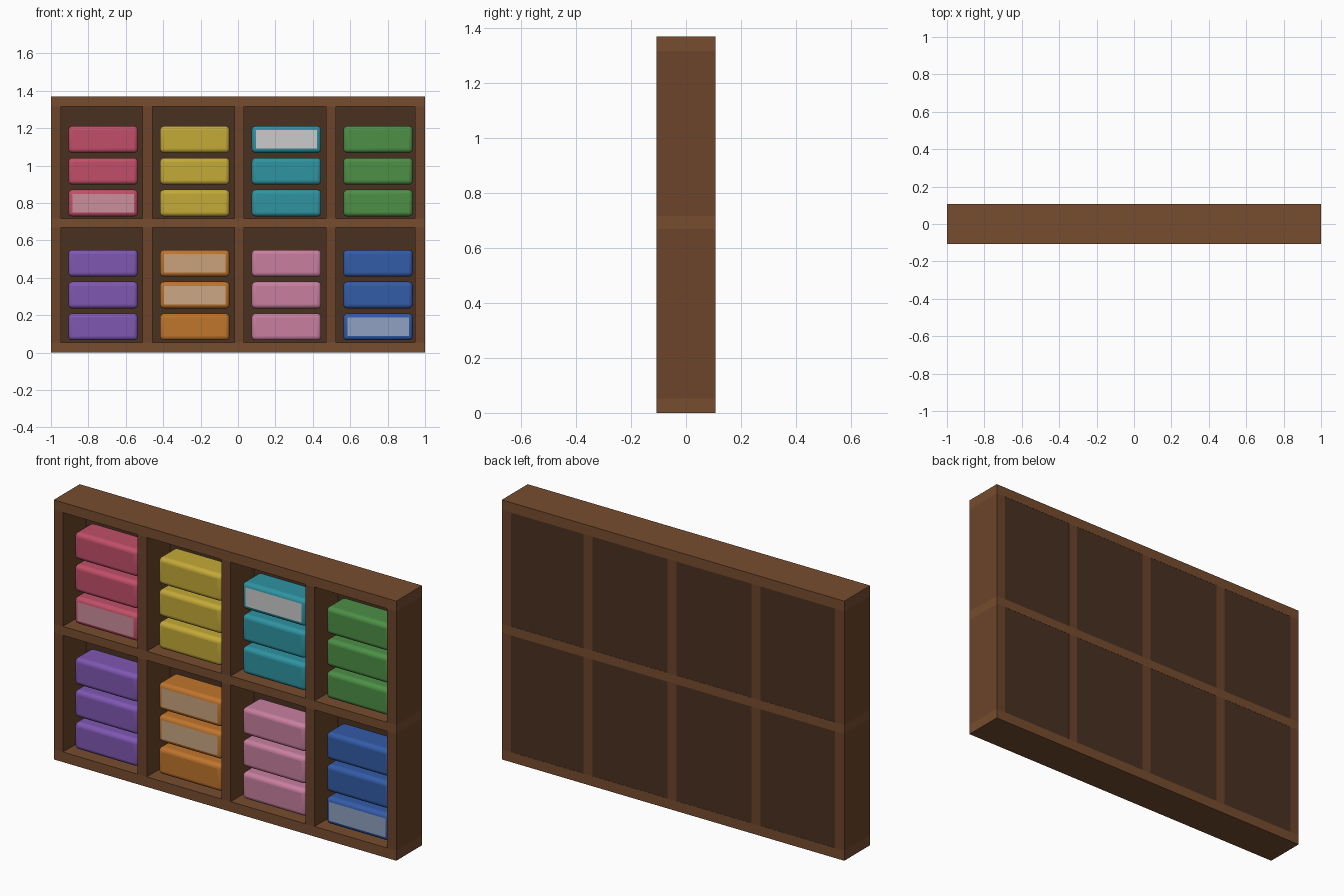
import bpy

if "Cube" in bpy.data.objects:
    bpy.data.objects.remove(bpy.data.objects["Cube"])

H, D = 1.37, 0.216          # overall height and depth
T = 0.053                   # board thickness
STEP_X, STEP_Z = 0.49, 0.662


def material(name, rgb, white=0.0):
    """Material from an sRGB colour, optionally blended towards white."""
    m = bpy.data.materials.new(name)
    mixed = [c + (215 - c) * white for c in rgb]
    m.diffuse_color = [(c / 255) ** 2.2 for c in mixed] + [1.0]
    m.use_nodes = True
    m.node_tree.nodes["Principled BSDF"].inputs["Base Color"].default_value = m.diffuse_color
    return m


def box(name, x, y, z, mat):
    """Box from (min, max) ranges on each axis."""
    bpy.ops.mesh.primitive_cube_add(size=1)
    ob = bpy.context.object
    ob.name = name
    ob.location = [(r[0] + r[1]) / 2 for r in (x, y, z)]
    ob.scale = [r[1] - r[0] for r in (x, y, z)]
    bpy.ops.object.transform_apply(location=False, rotation=False, scale=True)
    ob.data.materials.append(mat)
    return ob


wood_light = material("shelf_wood", (118, 78, 51))
wood = material("upright_wood", (108, 70, 46))
wood_dark = material("back_wood", (75, 52, 38))

depth = (-D / 2, D / 2)

# Horizontal boards run the full width
shelf_z = [0.0, 0.669, H - T]
for i, z in enumerate(shelf_z):
    t = 0.047 if i == 1 else T
    box(f"shelf_{i}", (-1, 1), depth, (z, z + t), wood_light)

# Side walls and dividers stand between the boards
upright_x = [-1 + STEP_X * i for i in range(4)] + [1 - T]
for r, (z0, z1) in enumerate([(T, 0.669), (0.716, H - T)]):
    for i, x in enumerate(upright_x):
        box(f"upright_{r}_{i}", (x, x + T), depth, (z0, z1), wood)

# Thin back panel, a hair inside the frame
box("back_panel", (-0.97, 0.97), (D / 2 - 0.022, D / 2 - 0.001),
    (0.02, H - 0.02), wood_dark)

# Bundles: three rounded blocks per compartment, one colour each
colours = [
    [("purple", (126, 88, 176)), ("orange", (190, 116, 48)),
     ("pink", (199, 126, 158)), ("blue", (54, 92, 166))],
    [("red", (192, 80, 104)), ("yellow", (194, 168, 58)),
     ("teal", (50, 146, 160)), ("green", (78, 142, 72))],
]
# Blocks whose front face is faded towards white
faded = {("teal", 2): 1.0, ("red", 0): 0.45, ("orange", 2): 0.45,
         ("orange", 1): 0.5, ("blue", 0): 0.55}

for row, row_colours in enumerate(colours):
    for col, (cname, rgb) in enumerate(row_colours):
        mat = material(cname, rgb)
        x0 = -0.907 + STEP_X * col
        for k in range(3):
            z0 = 0.066 + STEP_Z * row + 0.17 * k
            ob = box(f"{cname}_block_{k}", (x0, x0 + 0.372), (-0.075, 0.075),
                     (z0, z0 + 0.143), mat)
            if (cname, k) in faded:
                ob.data.materials.append(
                    material(f"{cname}_faded_{k}", rgb, faded[cname, k]))
                for f in ob.data.polygons:
                    if f.normal.y < -0.9:
                        f.material_index = 1
            bev = ob.modifiers.new("rounding", 'BEVEL')
            bev.width = 0.022
            bev.segments = 4
            bev.material = 0
            bpy.ops.object.shade_smooth_by_angle()
